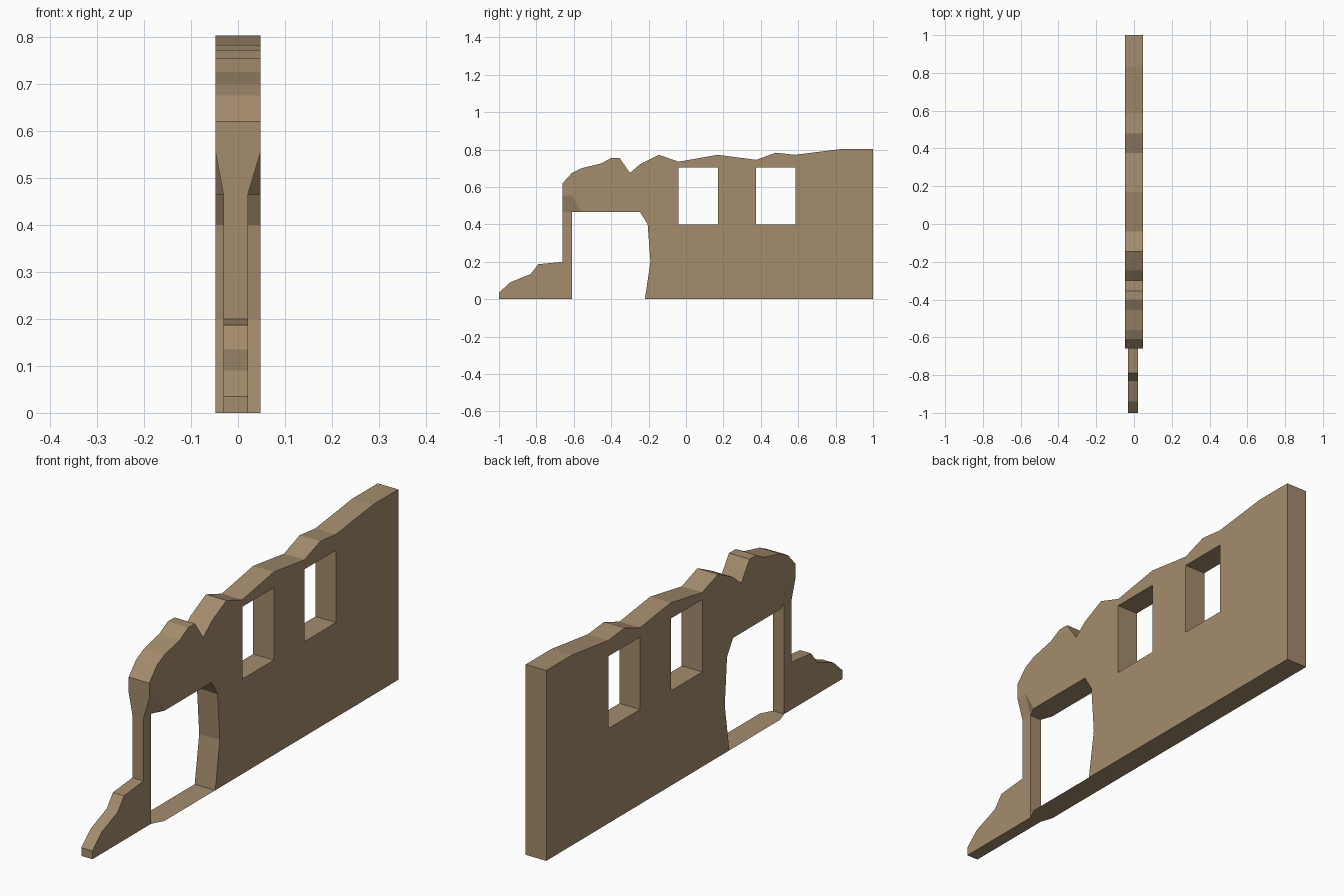
import bpy
import bmesh

cube = bpy.data.objects.get("Cube")
if cube:
    bpy.data.objects.remove(cube)

stone = bpy.data.materials.new("tan_stone")
stone.use_nodes = True
tan = (0.37, 0.263, 0.152, 1)
stone.diffuse_color = tan
stone.node_tree.nodes["Principled BSDF"].inputs["Base Color"].default_value = tan

# Profiles in (y, z)
crest = [(1, .803), (.83, .803), (.585, .772), (.48, .783), (.375, .745),
         (.17, .772), (-.04, .735), (-.145, .772), (-.245, .722), (-.30, .675),
         (-.355, .755), (-.40, .755), (-.455, .725), (-.56, .70), (-.61, .675),
         (-.66, .62), (-.66, .555)]
rubble = [(-.66, .465), (-.66, .2), (-.79, .187), (-.83, .135), (-.94, .09),
          (-1, .035), (-1, 0), (-.61, 0)]
jamb = [(-.56, .465), (-.245, .465), (-.205, .40), (-.19, .2), (-.22, 0)]
post_top = (-.61, .465)
shoulder = (-.61, .555)
door = [(-.61, 0), post_top] + jamb + [(-.56, 0)]


def window(y):
    return [(y, .40), (y, .705), (y + .21, .705), (y + .21, .40)]


windows = [window(-.04), window(.375)]

bm = bmesh.new()
cache = {}


def vert(p, side):
    """Thin section at the post and rubble, full thickness elsewhere."""
    if p[0] <= -.605 and p[1] <= .47:
        x = .021 if side > 0 else -.031
    else:
        x = .048 * side
    key = (x, *p)
    if key not in cache:
        cache[key] = bm.verts.new(key)
    return cache[key]


def rim(points, closed=True):
    """Faces running through the thickness of the wall."""
    ends = points[1:] + points[:1] if closed else points[1:]
    for a, b in zip(points, ends):
        bm.faces.new((vert(a, -1), vert(b, -1), vert(b, 1), vert(a, 1)))


def side_patch(loops, side):
    """Fill a flat side area, with any further loops as holes."""
    edges = []
    for loop in loops:
        vs = [vert(p, side) for p in loop]
        for a, b in zip(vs, vs[1:] + vs[:1]):
            edges.append(bm.edges.get((a, b)) or bm.edges.new((a, b)))
    made = bmesh.ops.triangle_fill(bm, edges=edges, use_beauty=True)["geom"]
    for f in made:
        if isinstance(f, bmesh.types.BMFace):
            f.normal_update()
            if f.normal.x * side < 0:
                f.normal_flip()


# Outer edge, doorway with threshold, and window reveals
rim([(-.22, 0), (1, 0)] + crest + rubble, closed=False)
for opening in [door] + windows:
    rim(opening)

# Both sides: main wall, thin post with rubble, tapered shoulder
wall = [(1, 0)] + crest + [shoulder] + jamb
post = rubble + [post_top]
taper = [(-.66, .555), (-.66, .465), post_top, shoulder]
for side in (-1, 1):
    side_patch([wall] + windows, side)
    side_patch([post], side)
    side_patch([taper], side)
    side_patch([[shoulder, post_top, jamb[0]]], side)

mesh = bpy.data.meshes.new("ruined_wall")
bm.to_mesh(mesh)
bm.free()
mesh.materials.append(stone)
obj = bpy.data.objects.new("ruined_wall", mesh)
bpy.context.collection.objects.link(obj)
